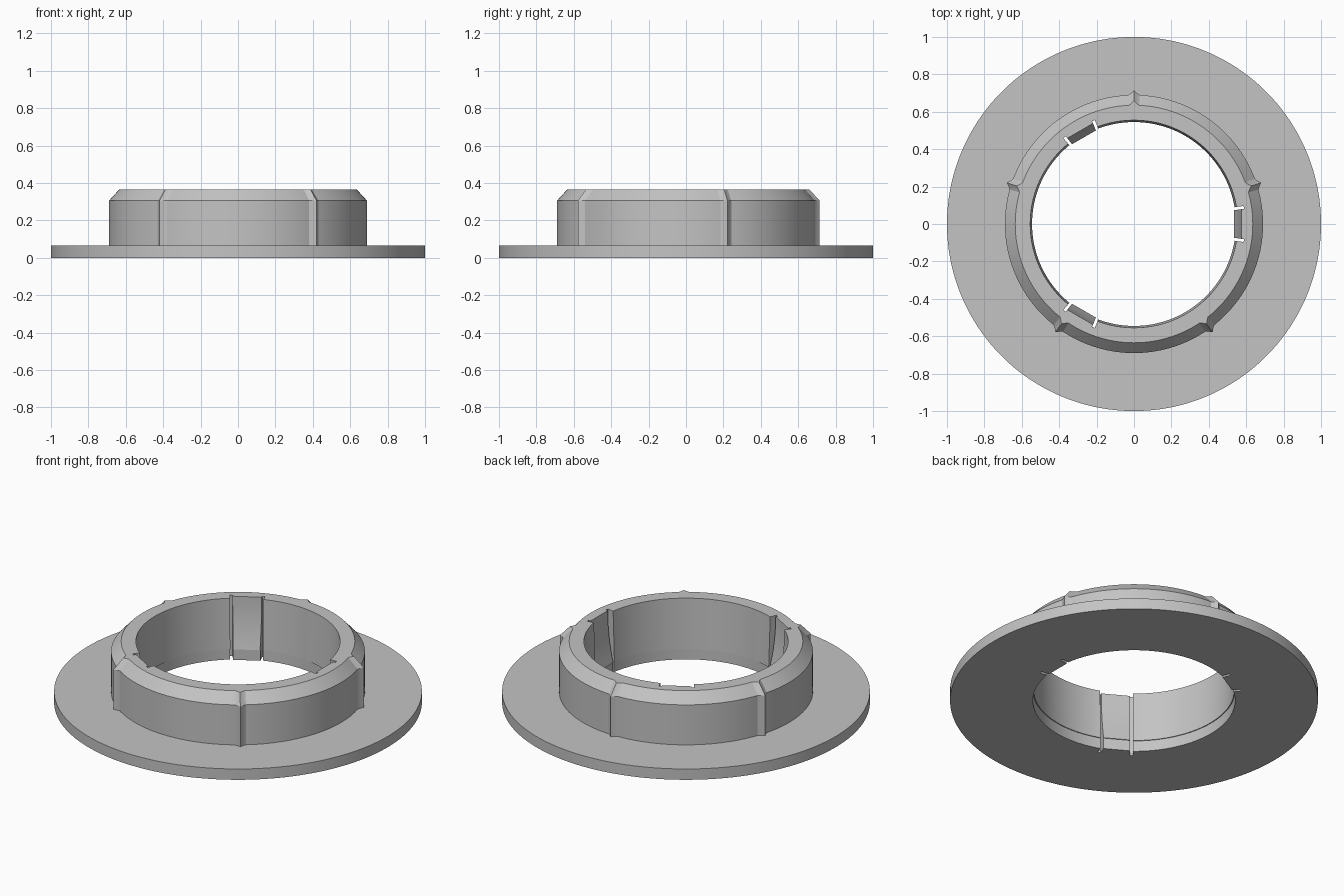
import bpy, bmesh
from math import pi, radians, sin, cos

cube = bpy.data.objects.get("Cube")
if cube:
    bpy.data.objects.remove(cube, do_unlink=True)

grey = bpy.data.materials.new("plain_grey")
grey.use_nodes = True
colour = (0.55, 0.55, 0.55, 1)
grey.diffuse_color = colour
grey.node_tree.nodes["Principled BSDF"].inputs["Base Color"].default_value = colour

FLANGE_TOP, SHOULDER, TOP = 0.065, 0.305, 0.365
RIDGES = [radians(90 + 72 * k) for k in range(5)]
CLIPS = [radians(120 * k) for k in range(3)]
RIDGE_HALF = 0.045                       # half width of a ridge, radians
SLOT_IN, SLOT_OUT = 0.137, 0.164         # slot edges either side of a clip
STEP = 0.0004


def nearest(angle, centres):
    """Smallest signed angle from any of the centres."""
    return min(((angle - c + pi) % (2 * pi) - pi for c in centres), key=abs)


def outer(angle, base):
    """Round wall with five pointed ridges."""
    d = abs(nearest(angle, RIDGES)) / RIDGE_HALF
    return base + 0.025 * max(0, 1 - d) ** 1.3


def inner(angle, wall, clip):
    """Round bore with three flat clips, each between two slots."""
    d = abs(nearest(angle, CLIPS))
    if d < SLOT_IN:
        return clip / cos(d)
    return 0.594 if d < SLOT_OUT else wall


# Shared angles: even steps plus the exact ridge and slot edges
special = [c + RIDGE_HALF * k / 3 for c in RIDGES for k in range(-3, 4)]
for c in CLIPS:
    for edge in (SLOT_IN, SLOT_OUT):
        special += [c + s * (edge + e) for s in (-1, 1) for e in (-STEP, STEP)]
even = [2 * pi * k / 180 for k in range(180)]
angles = [a for a in even if abs(nearest(a, special)) > 0.008] + special
angles = sorted(a % (2 * pi) for a in angles)


def ring_solid(name, rings):
    """Closed ring; each entry is (radius function of angle, height)."""
    bm = bmesh.new()
    loops = []
    for radius, z in rings:
        loops.append([bm.verts.new((radius(a) * cos(a), radius(a) * sin(a), z))
                      for a in angles])
    n = len(angles)
    for i, low in enumerate(loops):
        high = loops[(i + 1) % len(loops)]
        for j in range(n):
            k = (j + 1) % n
            bm.faces.new((low[j], low[k], high[k], high[j]))
    bmesh.ops.recalc_face_normals(bm, faces=bm.faces)
    mesh = bpy.data.meshes.new(name)
    bm.to_mesh(mesh)
    bm.free()
    mesh.materials.append(grey)
    obj = bpy.data.objects.new(name, mesh)
    bpy.context.collection.objects.link(obj)
    bpy.ops.object.select_all(action='DESELECT')
    obj.select_set(True)
    bpy.context.view_layer.objects.active = obj
    bpy.ops.object.shade_smooth_by_angle(angle=radians(20))
    return obj


# Flat base flange
bore = lambda a: inner(a, 0.55, 0.54)
rim = lambda a: 1.0
ring_solid("base_flange", [(rim, 0), (rim, FLANGE_TOP), (bore, FLANGE_TOP), (bore, 0)])

# Collar with chamfered top, tapered bore and curved clips
rings = [(lambda a: outer(a, 0.69), FLANGE_TOP),
         (lambda a: outer(a, 0.69), SHOULDER),
         (lambda a: outer(a, 0.635), TOP)]
STEPS = 8
for i in range(STEPS + 1):
    t = 1 - i / STEPS
    wall = 0.545 + 0.01 * t
    clip = 0.575 - 0.04 * (1 - t) ** 2
    rings.append((lambda a, w=wall, c=clip: inner(a, w, c),
                  FLANGE_TOP + (TOP - FLANGE_TOP) * t))
ring_solid("ridged_collar", rings)
